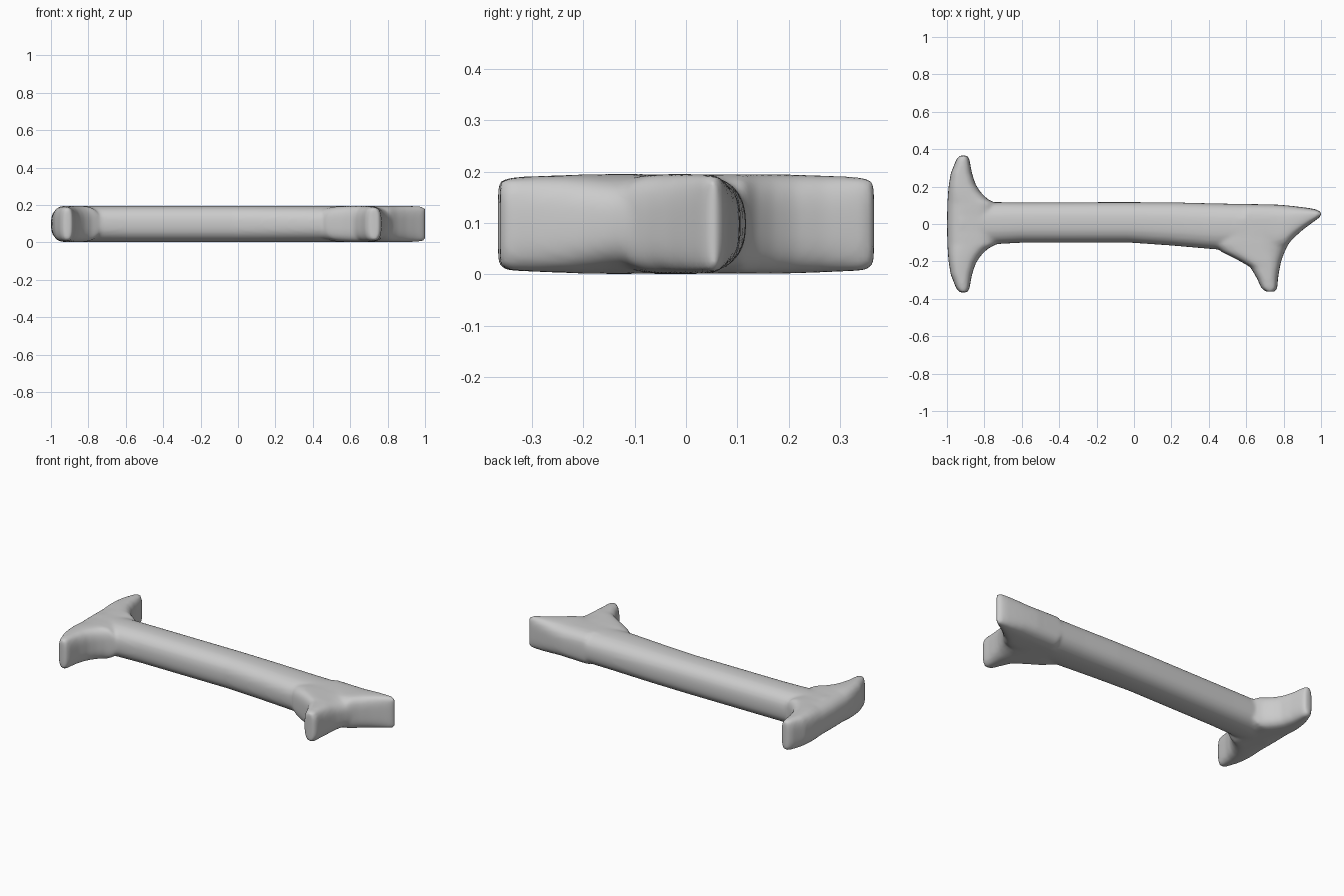
import bpy, bmesh, math

if "Cube" in bpy.data.objects:
    bpy.data.objects.remove(bpy.data.objects["Cube"])

MID, HALF = 0.098, 0.097   # centre height and half thickness
SIDES = 40


def loft(bm, stations, along_x, power):
    """Skin rounded sections: each station is (position, low, high, height factor)."""
    rings = []
    for pos, lo, hi, k in stations:
        ring = []
        for i in range(SIDES):
            a = 2 * math.pi * i / SIDES
            c, s = math.cos(a), math.sin(a)
            u = math.copysign(abs(c) ** (2 / power), c)
            w = math.copysign(abs(s) ** (2 / power), s)
            side = (lo + hi) / 2 + u * (hi - lo) / 2
            z = MID + w * HALF * k
            ring.append(bm.verts.new((pos, side, z) if along_x else (side, pos, z)))
        rings.append(ring)
    for r, q in zip(rings, rings[1:]):
        for i in range(SIDES):
            j = (i + 1) % SIDES
            bm.faces.new((r[i], r[j], q[j], q[i]))
    bm.faces.new(rings[0])
    bm.faces.new(rings[-1])


bm = bmesh.new()

# round shaft
loft(bm, [(-0.93, -0.11, 0.115, 1), (-0.75, -0.108, 0.117, 1), (-0.6, -0.1, 0.116, 1),
          (-0.03, -0.099, 0.117, 1), (0.2, -0.115, 0.116, 1), (0.43, -0.135, 0.11, 1),
          (0.6, -0.14, 0.107, 1), (0.72, -0.14, 0.105, 1)], True, 2.5)

# pointed beak
loft(bm, [(0.6, -0.12, 0.107, 1), (0.76, -0.15, 0.104, 1), (0.81, -0.125, 0.1, 1),
          (0.85, -0.078, 0.096, 1), (0.9, -0.033, 0.09, 1), (0.95, 0.005, 0.083, 0.98),
          (0.98, 0.026, 0.076, 0.96), (1.0, 0.043, 0.064, 0.9)], True, 3.2)

# side prong
loft(bm, [(-0.362, 0.705, 0.752, 0.85), (-0.345, 0.682, 0.766, 0.93), (-0.29, 0.657, 0.77, 0.96),
          (-0.23, 0.622, 0.78, 0.98), (-0.195, 0.56, 0.788, 1), (-0.15, 0.47, 0.805, 1),
          (-0.11, 0.42, 0.825, 1), (0.03, 0.4, 0.9, 1)], False, 3)

# flared crossbar, mirrored about its middle
half = [(0.0, -1.0, -0.74, 1), (0.11, -0.998, -0.74, 1), (0.135, -0.996, -0.785, 1),
        (0.17, -0.994, -0.82, 1), (0.21, -0.99, -0.846, 0.99), (0.27, -0.98, -0.866, 0.97),
        (0.345, -0.95, -0.88, 0.94), (0.366, -0.932, -0.89, 0.86)]
loft(bm, [(-p, a, b, k) for p, a, b, k in reversed(half[1:])] + half, False, 3)

bmesh.ops.recalc_face_normals(bm, faces=bm.faces[:])
mesh = bpy.data.meshes.new("handle_bar")
bm.to_mesh(mesh)
bm.free()
bar = bpy.data.objects.new("handle_bar", mesh)
bpy.context.collection.objects.link(bar)

# fuse and blend the parts
fuse = bar.modifiers.new("fuse", 'REMESH')
fuse.mode = 'VOXEL'
fuse.voxel_size = 0.01
fuse.use_smooth_shade = True
blend = bar.modifiers.new("blend", 'SMOOTH')
blend.factor = 0.5
blend.iterations = 6
